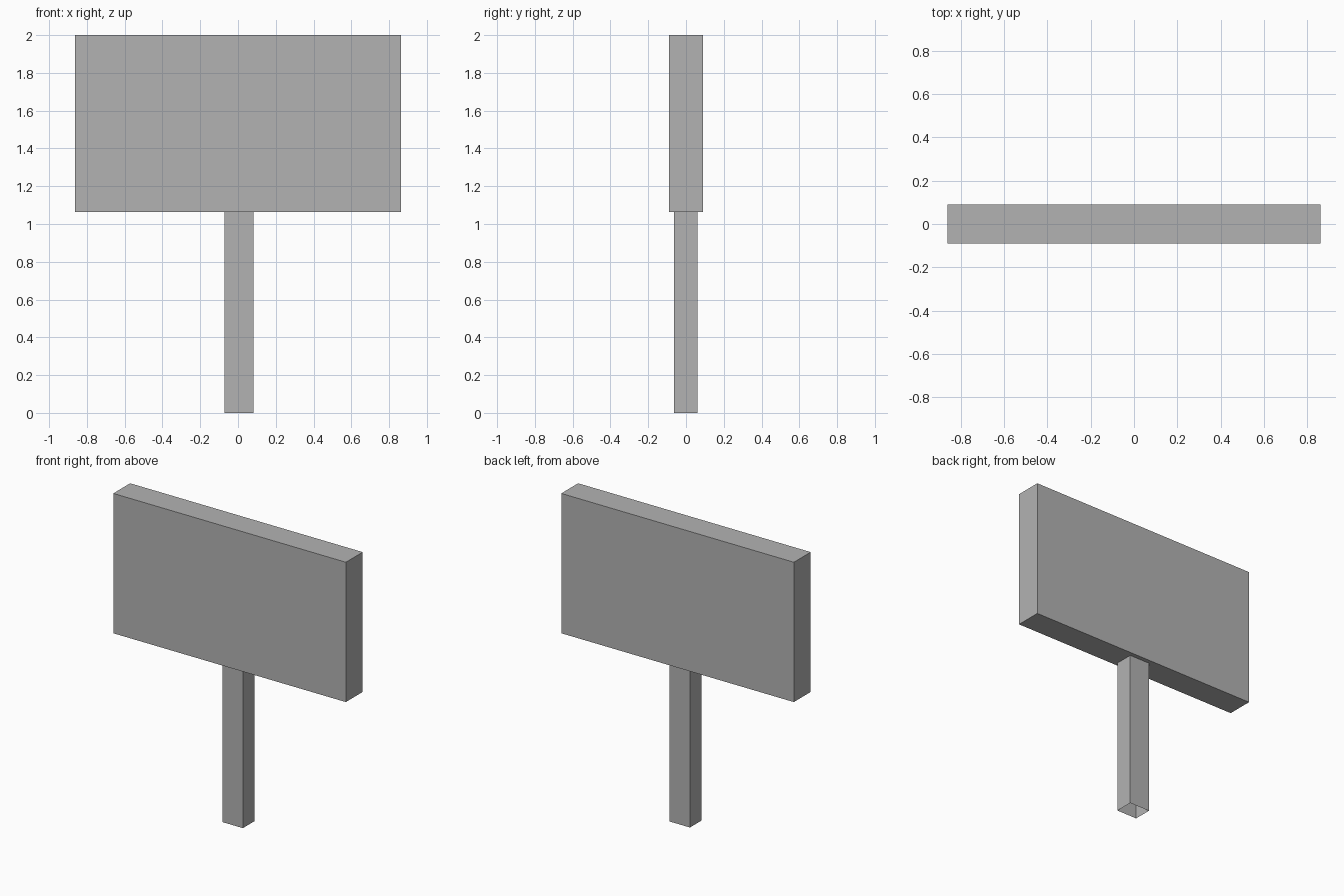
import bpy
import bmesh
from mathutils import Matrix, Vector

cube = bpy.data.objects.get("Cube")
if cube:
    bpy.data.objects.remove(cube, do_unlink=True)

# Single plain grey
grey = bpy.data.materials.new("plain_grey")
grey.use_nodes = True
colour = (0.45, 0.45, 0.45, 1)
grey.diffuse_color = colour
grey.node_tree.nodes["Principled BSDF"].inputs["Base Color"].default_value = colour


def box(name, low, high, open_ends=False):
    """Box between two corners, optionally without its top and bottom."""
    low, high = Vector(low), Vector(high)
    bm = bmesh.new()
    bmesh.ops.create_cube(bm, size=1, matrix=Matrix.LocRotScale(
        (low + high) / 2, None, high - low))
    bm.normal_update()
    if open_ends:
        ends = [f for f in bm.faces if abs(f.normal.z) > 0.5]
        bmesh.ops.delete(bm, geom=ends, context='FACES_ONLY')
    mesh = bpy.data.meshes.new(name)
    bm.to_mesh(mesh)
    bm.free()
    mesh.materials.append(grey)
    obj = bpy.data.objects.new(name, mesh)
    bpy.context.collection.objects.link(obj)
    return obj


# Sign panel, and the hollow post that carries it
joint = 1.063
box("sign_panel", (-0.862, -0.089, joint), (0.862, 0.089, 2))
box("post", (-0.071, -0.064, 0), (0.081, 0.06, joint), open_ends=True)
